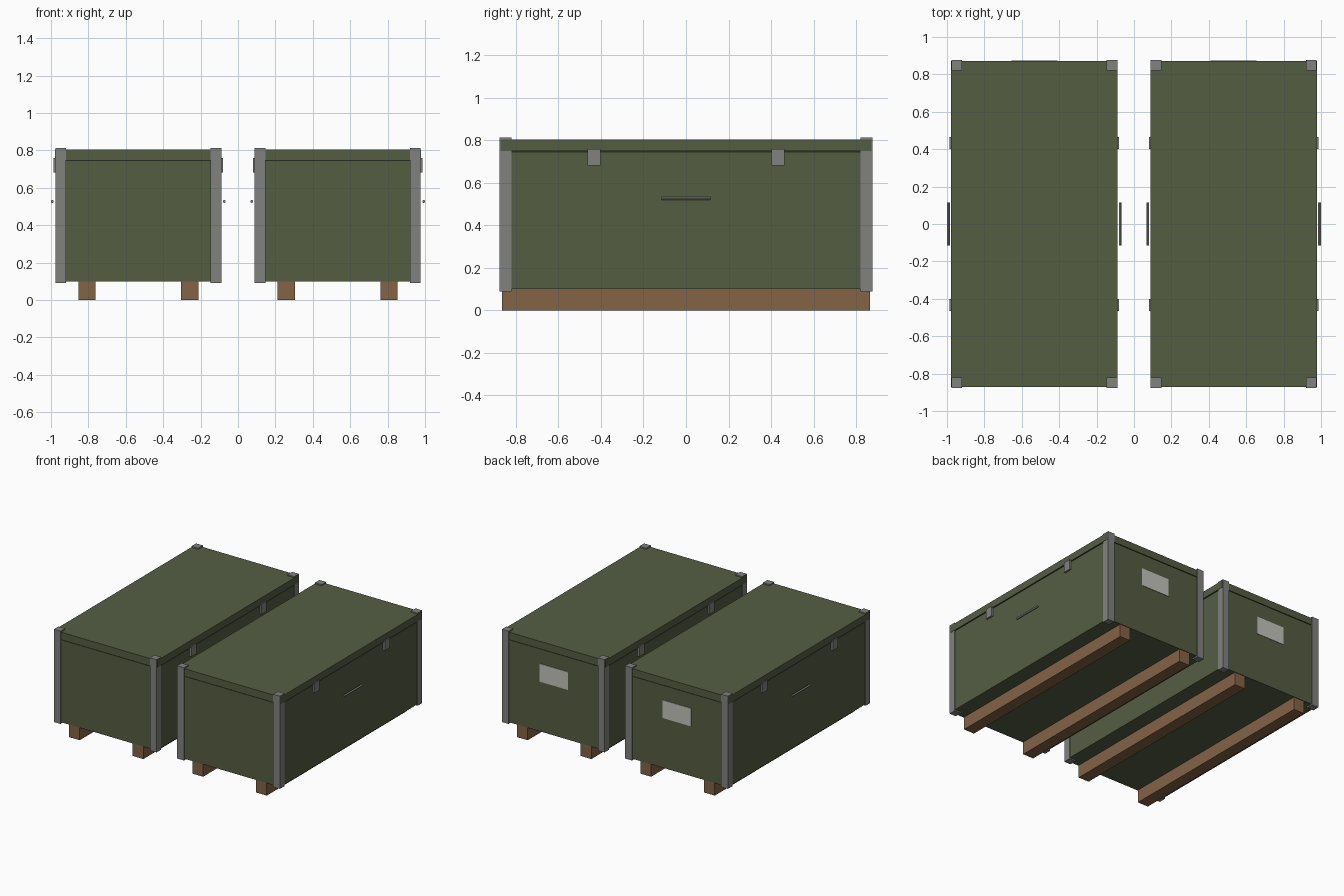
import bpy

cube = bpy.data.objects.get("Cube")
if cube:
    bpy.data.objects.remove(cube, do_unlink=True)


def material(name, rgb):
    m = bpy.data.materials.new(name)
    m.use_nodes = True
    m.diffuse_color = (*rgb, 1)
    m.node_tree.nodes["Principled BSDF"].inputs["Base Color"].default_value = (*rgb, 1)
    return m


GREEN = material("olive green", (0.09, 0.11, 0.055))
DARK = material("dark seam", (0.02, 0.025, 0.015))
STEEL = material("grey steel", (0.22, 0.22, 0.21))
WOOD = material("brown wood", (0.23, 0.125, 0.06))
PAPER = material("pale label", (0.55, 0.55, 0.5))


def box(name, mat, x, y, z):
    """Box spanning the (low, high) pairs x, y and z."""
    bpy.ops.mesh.primitive_cube_add(size=1, location=[sum(s) / 2 for s in (x, y, z)])
    ob = bpy.context.object
    ob.name = name
    ob.scale = [s[1] - s[0] for s in (x, y, z)]
    bpy.ops.object.transform_apply(location=False, rotation=False, scale=True)
    ob.data.materials.append(mat)
    return ob


def around(c, half):
    return (c - half, c + half)


def crate(side, cx):
    # Body, seam and lid
    box(side + "_body", GREEN, around(cx, 0.44), around(0, 0.869), (0.1, 0.743))
    box(side + "_seam", DARK, around(cx, 0.437), around(0, 0.866), (0.742, 0.752))
    box(side + "_lid", GREEN, around(cx, 0.446), around(0, 0.872), (0.75, 0.805))
    # Label on the back
    box(side + "_label", PAPER, around(cx, 0.123), (0.866, 0.873), (0.49, 0.63))

    for sx in (-1, 1):
        # Skids
        box(side + "_skid", WOOD, around(cx + sx * 0.275, 0.046),
            around(0, 0.865), (0, 0.1))
        # Corner posts
        for sy in (-1, 1):
            box(side + "_corner_post", STEEL, around(cx + sx * 0.415, 0.029),
                around(sy * 0.85, 0.028), (0.09, 0.814))
            # Latches across the lid seam
            box(side + "_latch", STEEL, around(cx + sx * 0.444, 0.01),
                around(sy * 0.433, 0.031), (0.682, 0.76))
        # Carrying handle
        bpy.ops.mesh.primitive_cylinder_add(
            vertices=12, radius=0.0075, depth=0.23, rotation=(1.5708, 0, 0),
            location=(cx + sx * 0.4595, 0, 0.527))
        handle = bpy.context.object
        handle.name = side + "_handle"
        handle.data.materials.append(STEEL)
        bpy.ops.object.shade_smooth_by_angle()


crate("right_crate", -0.533)
crate("left_crate", 0.533)
